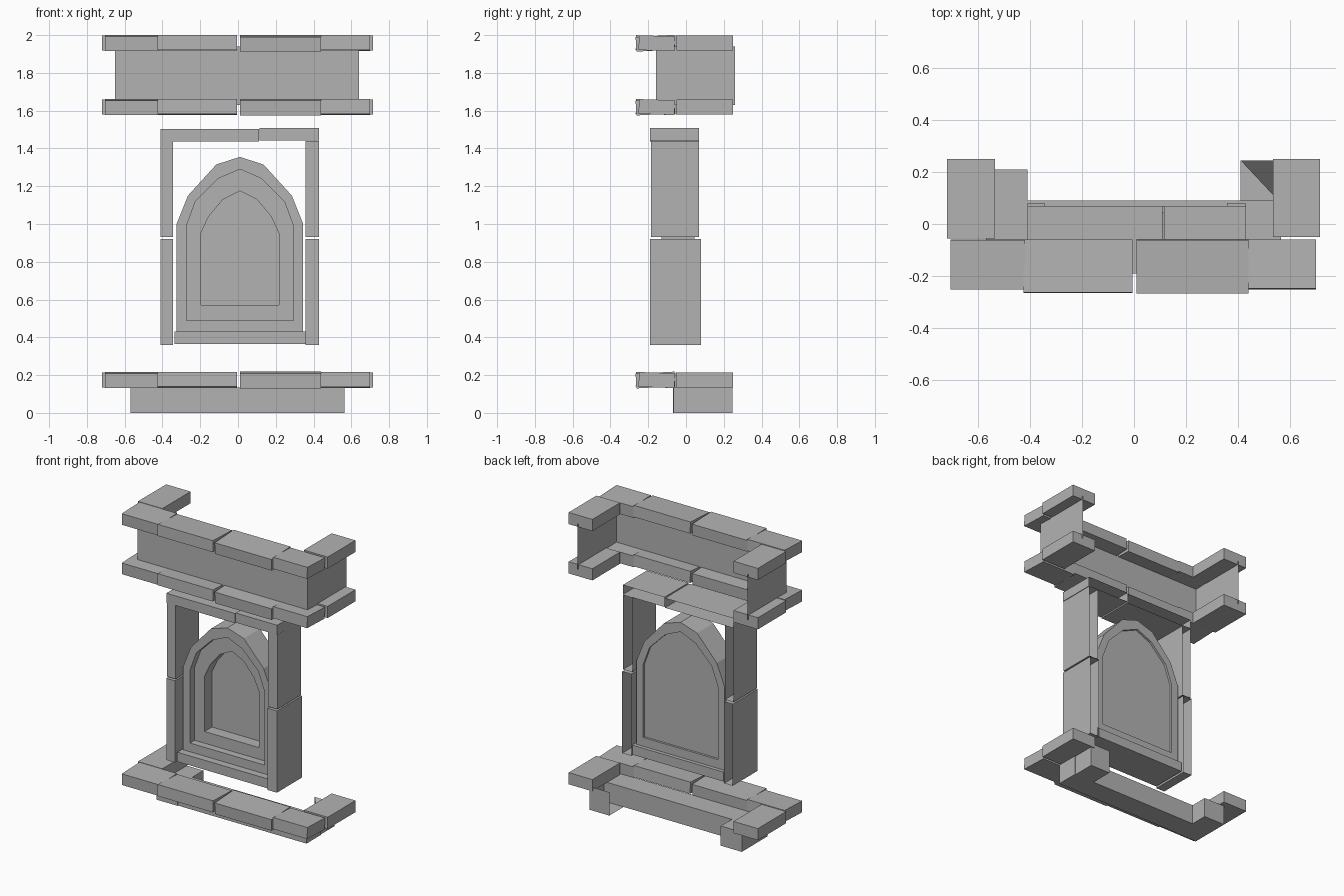
import bpy
import bmesh
from math import radians
from mathutils import Matrix, Vector

old = bpy.data.objects.get("Cube")
if old:
    bpy.data.objects.remove(old, do_unlink=True)

stone = bpy.data.materials.new("grey stone")
stone.use_nodes = True
GREY = (0.45, 0.45, 0.45, 1)
stone.diffuse_color = GREY
stone.node_tree.nodes["Principled BSDF"].inputs["Base Color"].default_value = GREY


def finish(name, bm, recalc=True):
    if recalc:
        bmesh.ops.recalc_face_normals(bm, faces=bm.faces)
    mesh = bpy.data.meshes.new(name)
    bm.to_mesh(mesh)
    bm.free()
    mesh.materials.append(stone)
    obj = bpy.data.objects.new(name, mesh)
    bpy.context.collection.objects.link(obj)
    return obj


def block(name, x, y, z, tilt=0, open_back=False, edit=None):
    """Box between (min, max) ranges, tilted about x; edit may move corners."""
    lo, hi = Vector((x[0], y[0], z[0])), Vector((x[1], y[1], z[1]))
    bm = bmesh.new()
    bmesh.ops.create_cube(bm, size=1)
    place = Matrix.Translation((lo + hi) / 2) @ Matrix.Rotation(radians(tilt), 4, "X")
    bmesh.ops.transform(bm, matrix=place @ Matrix.Diagonal((*(hi - lo), 1)), verts=bm.verts)
    if edit:
        edit(bm)
    bmesh.ops.recalc_face_normals(bm, faces=bm.faces)
    if open_back:
        back = [f for f in bm.faces if f.normal.y > 0.9]
        bmesh.ops.delete(bm, geom=back, context="FACES")
    return finish(name, bm, recalc=False)


# Base course, with a return at each end
joints = [-0.41, -0.22, 0.12, 0.46]
for i, (a, b) in enumerate(zip(joints, joints[1:])):
    block(f"base_block_{i}", (a, b), (-0.065, 0.09), (0, 0.135))
block("base_end_right", (-0.57, -0.41), (-0.07, 0.21), (0, 0.135))
block("base_end_left", (0.46, 0.565), (-0.065, 0.09), (0, 0.135))


def chip(bm):
    # drop the inner front corner to the ground
    corner = min(bm.verts, key=lambda v: v.co.x + v.co.y - v.co.z)
    bmesh.ops.delete(bm, geom=[corner], context="VERTS")
    bmesh.ops.holes_fill(bm, edges=bm.edges)
    bmesh.ops.triangulate(bm, faces=bm.faces)


block("base_return_left", (0.41, 0.56), (0.085, 0.245), (0, 0.16), edit=chip)

# Three ledges: a row of front slabs and two side slabs each
front_slabs = [(-0.705, -0.42, -0.25, 2), (-0.425, -0.005, -0.265, -2),
               (0.01, 0.44, -0.265, 3), (0.44, 0.7, -0.25, -2)]
for level, z in (("lower", 0.135), ("middle", 1.58), ("upper", 1.918)):
    for i, (a, b, front, tilt) in enumerate(front_slabs):
        block(f"{level}_ledge_front_{i}", (a, b), (front, -0.06), (z, z + 0.078), tilt)
    block(f"{level}_ledge_side_left", (0.535, 0.715), (-0.05, 0.25), (z, z + 0.08))
    block(f"{level}_ledge_side_right", (-0.72, -0.535), (-0.055, 0.25), (z, z + 0.08))

# Thin wall wrapping three sides between the two upper ledges
bm = bmesh.new()
path = [(-0.65, 0.26), (-0.65, -0.16), (0.64, -0.16), (0.64, 0.26)]
low = [bm.verts.new((x, y, 1.63)) for x, y in path]
high = [bm.verts.new((x, y, 1.94)) for x, y in path]
for i in range(len(path) - 1):
    bm.faces.new((low[i], low[i + 1], high[i + 1], high[i]))
finish("upper_wall", bm, recalc=False)

# Frame around the window: stacked jambs, header and sill
for side, x in (("right", (-0.41, -0.345)), ("left", (0.358, 0.428))):
    block(f"jamb_lower_{side}", x, (-0.19, 0.08), (0.36, 0.92), open_back=True)
    block(f"jamb_upper_{side}", x, (-0.185, 0.07), (0.93, 1.44), open_back=True)
block("header_right", (-0.41, 0.11), (-0.19, 0.07), (1.437, 1.503), open_back=True)
block("header_left", (0.115, 0.43), (-0.19, 0.07), (1.442, 1.508), open_back=True)
block("sill", (-0.335, 0.36), (-0.18, 0.07), (0.365, 0.43))


# Pointed arch window: nested outlines stepping inward
def arch(half, apex):
    right = [(0.01 + x, z) for x, z in half]
    left = [(0.01 - x, z) for x, z in reversed(half)]
    return right + [(0.01, apex)] + left


outer = arch([(0.335, 0.41), (0.335, 1.0), (0.275, 1.15), (0.125, 1.315)], 1.355)
middle = arch([(0.283, 0.49), (0.283, 0.99), (0.235, 1.12), (0.115, 1.24)], 1.29)
inner = arch([(0.207, 0.57), (0.207, 0.95), (0.165, 1.04), (0.09, 1.13)], 1.175)
steps = [(middle, 0.03), (middle, 0.045), (outer, 0.045), (outer, -0.13),
         (middle, -0.13), (middle, -0.08), (inner, -0.08), (inner, 0.0)]
bm = bmesh.new()
rings = [[bm.verts.new((x, y, z)) for x, z in outline] for outline, y in steps]
for a, b in zip(rings, rings[1:]):
    for i in range(len(a)):
        j = (i + 1) % len(a)
        bm.faces.new((a[i], a[j], b[j], b[i]))
bm.faces.new(rings[0])
bm.faces.new(rings[-1])
finish("arched_window", bm)
